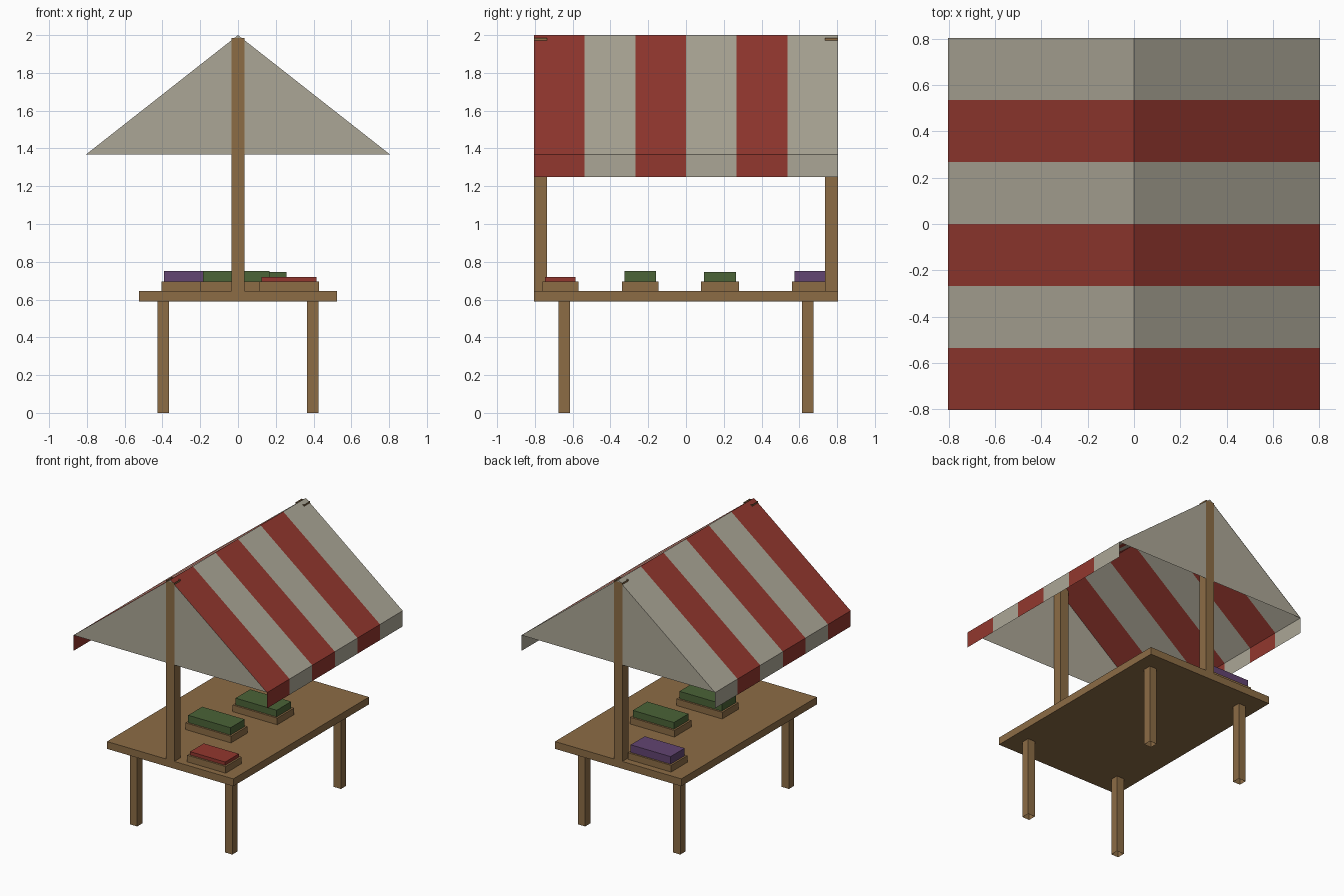
import bpy
import bmesh

if "Cube" in bpy.data.objects:
    bpy.data.objects.remove(bpy.data.objects["Cube"])


def material(name, srgb):
    m = bpy.data.materials.new(name)
    m.diffuse_color = [(c / 255) ** 2.2 for c in srgb] + [1]
    m.use_nodes = True
    m.node_tree.nodes["Principled BSDF"].inputs["Base Color"].default_value = m.diffuse_color
    return m


WOOD = material("brown wood", (139, 108, 71))
RED = material("red", (145, 58, 50))
CREAM = material("cream cloth", (170, 165, 149))
GREEN = material("green", (76, 99, 58))
PURPLE = material("purple", (98, 70, 112))


def finish(name, bm, mats):
    me = bpy.data.meshes.new(name)
    bm.to_mesh(me)
    bm.free()
    for m in mats:
        me.materials.append(m)
    ob = bpy.data.objects.new(name, me)
    bpy.context.collection.objects.link(ob)
    return ob


def box(name, x, y, z, mat, open_ends=False):
    """Box from (min, max) ranges, optionally without top and bottom."""
    bm = bmesh.new()
    bmesh.ops.create_cube(bm, size=1)
    for v in bm.verts:
        v.co = [r[0] if c < 0 else r[1] for c, r in zip(v.co, (x, y, z))]
    if open_ends:
        bm.normal_update()
        ends = [f for f in bm.faces if abs(f.normal.z) > 0.9]
        bmesh.ops.delete(bm, geom=ends, context="FACES_ONLY")
    return finish(name, bm, [mat])


# Table top, legs and canopy posts
HALF = 0.805
box("table_top", (-0.525, 0.525), (-HALF, HALF), (0.59, 0.645), WOOD)
for sy, end in ((-1, "front"), (1, "back")):
    for sx, side in ((-1, "left"), (1, "right")):
        cx, cy = sx * 0.395, sy * 0.645
        box(f"leg_{end}_{side}", (cx - 0.03, cx + 0.03),
            (cy - 0.03, cy + 0.03), (0, 0.6), WOOD, True)
    cy = sy * (HALF - 0.035)
    box(f"post_{end}", (-0.035, 0.035), (cy - 0.035, cy + 0.035),
        (0.64, 1.985), WOOD, True)

# Striped canopy: cloth profile swept along y in six stripes
profile = [(-0.805, 1.25), (-0.805, 1.368), (0, 2.0),
           (0.805, 1.368), (0.805, 1.25)]
STRIPES = 6
bm = bmesh.new()
rows = [[bm.verts.new((x, -HALF + 2 * HALF * i / STRIPES, z))
         for x, z in profile] for i in range(STRIPES + 1)]
for i in range(STRIPES):
    for j in range(len(profile) - 1):
        f = bm.faces.new((rows[i][j], rows[i + 1][j],
                          rows[i + 1][j + 1], rows[i][j + 1]))
        f.normal_update()
        if f.normal.z < -0.01 or (abs(f.normal.z) < 0.01
                                  and f.normal.x * f.verts[0].co.x < 0):
            f.normal_flip()
        f.material_index = i % 2
finish("striped_canopy", bm, [RED, CREAM])

# Cream gable at each end, just behind the post face
for sy, end in ((-1, "front"), (1, "back")):
    bm = bmesh.new()
    tri = [bm.verts.new((x, sy * (HALF - 0.002), z))
           for x, z in profile[1:4][::sy]]
    bm.faces.new(tri)
    finish(f"gable_{end}", bm, [CREAM])

# Crates with goods: name, x range, y range, goods top, colour
goods = [
    ("red", (0.11, 0.43), (-0.76, -0.57), 0.72, RED),
    ("green_front", (-0.20, 0.18), (-0.34, -0.145), 0.75, GREEN),
    ("green_back", (-0.10, 0.27), (0.08, 0.28), 0.745, GREEN),
    ("purple", (-0.405, -0.045), (0.56, 0.755), 0.752, PURPLE),
]
for name, x, y, top, mat in goods:
    box(f"crate_{name}", x, y, (0.645, 0.695), WOOD)
    d = 0.014
    box(f"goods_{name}", (x[0] + d, x[1] - d), (y[0] + d, y[1] - d),
        (0.69, top), mat)
